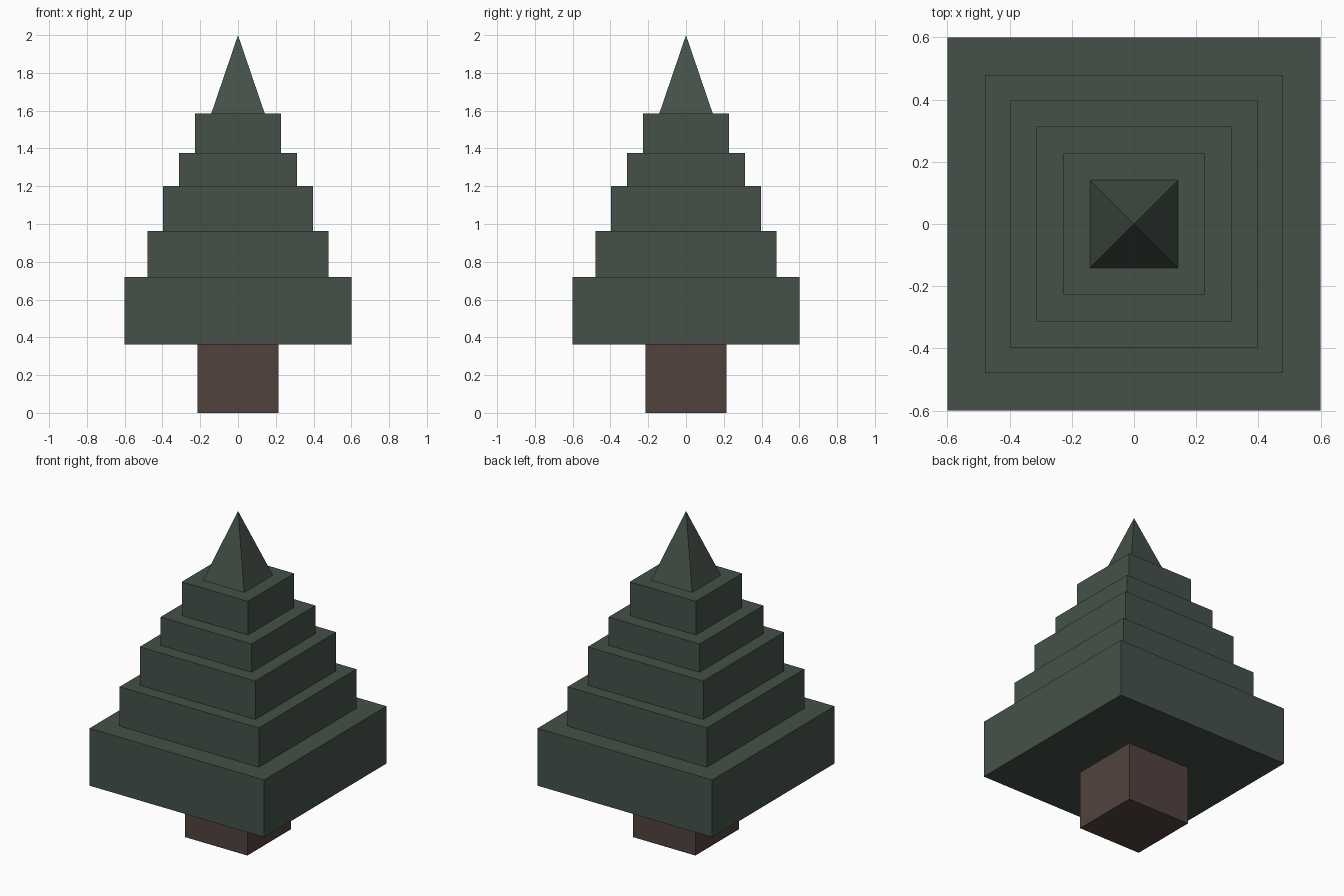
import bpy
import bmesh
from math import pi, sqrt
from mathutils import Matrix

if "Cube" in bpy.data.objects:
    bpy.data.objects.remove(bpy.data.objects["Cube"])


def material(name, color):
    mat = bpy.data.materials.new(name)
    mat.diffuse_color = (*color, 1)
    mat.use_nodes = True
    mat.node_tree.nodes["Principled BSDF"].inputs["Base Color"].default_value = mat.diffuse_color
    return mat


def square_solid(name, half, z0, z1, mat, top_half=None):
    """Square block from z0 to z1; top_half=0 makes a pyramid."""
    top = half if top_half is None else top_half
    bm = bmesh.new()
    bmesh.ops.create_cone(
        bm, cap_ends=True, segments=4,
        radius1=half * sqrt(2), radius2=top * sqrt(2), depth=z1 - z0,
        matrix=Matrix.Translation((0, 0, (z0 + z1) / 2)) @ Matrix.Rotation(pi / 4, 4, 'Z'))
    bmesh.ops.remove_doubles(bm, verts=bm.verts, dist=1e-5)
    mesh = bpy.data.meshes.new(name)
    bm.to_mesh(mesh)
    bm.free()
    mesh.materials.append(mat)
    obj = bpy.data.objects.new(name, mesh)
    bpy.context.collection.objects.link(obj)
    return obj


bark = material("bark", (0.085, 0.055, 0.048))
needles = material("needles", (0.058, 0.083, 0.064))

# Trunk
z = 0.363
square_solid("trunk", 0.215, 0, z, bark)

# Stacked foliage tiers: half width, top height
tiers = [(0.60, 0.719), (0.478, 0.963), (0.397, 1.202), (0.313, 1.377), (0.227, 1.586)]
for i, (half, top) in enumerate(tiers, 1):
    square_solid(f"foliage_tier_{i}", half, z, top, needles)
    z = top

# Pointed tip
square_solid("treetop", 0.141, z, 2.0, needles, top_half=0)
